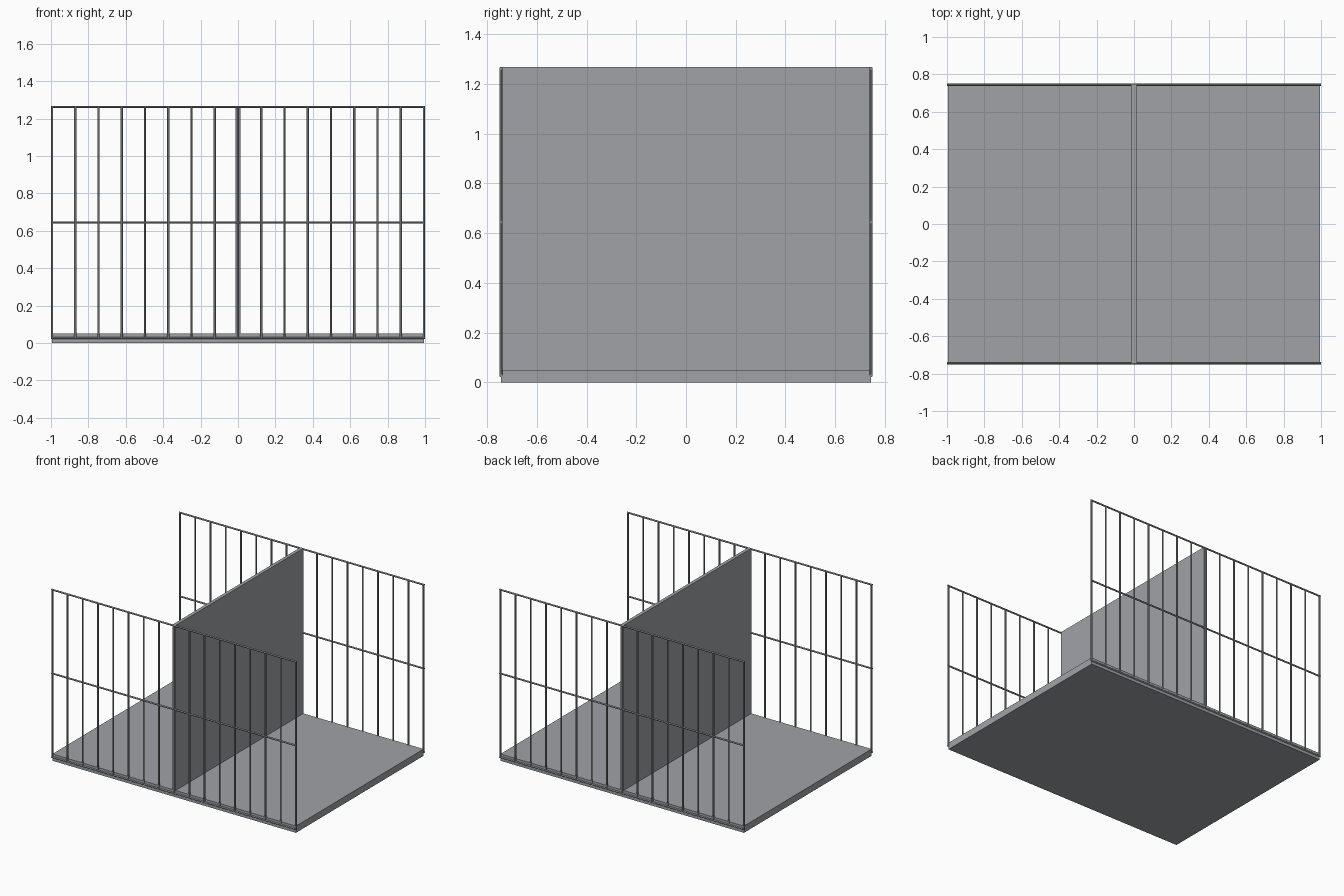
import bpy
from mathutils import Vector

cube = bpy.data.objects.get("Cube")
if cube:
    bpy.data.objects.remove(cube, do_unlink=True)


def material(name, color):
    m = bpy.data.materials.new(name)
    m.use_nodes = True
    m.diffuse_color = color
    m.node_tree.nodes["Principled BSDF"].inputs["Base Color"].default_value = color
    return m


PANEL = material("panel grey", (0.35, 0.362, 0.39, 1))
STEEL = material("steel bar", (0.26, 0.265, 0.265, 1))

HALF_X, HALF_Y = 0.994, 0.744
RADIUS = 0.006
LOW, HIGH = 0.027, 1.262
BARS = 17


def box(name, size, center):
    bpy.ops.mesh.primitive_cube_add(size=1, location=center)
    ob = bpy.context.object
    ob.name = name
    ob.scale = size
    bpy.ops.object.transform_apply(location=False, rotation=False, scale=True)
    ob.data.materials.append(PANEL)


def rod(name, start, end):
    a, b = Vector(start), Vector(end)
    bpy.ops.mesh.primitive_cylinder_add(vertices=12, radius=RADIUS,
                                        depth=(b - a).length, location=(a + b) / 2)
    ob = bpy.context.object
    ob.name = name
    ob.rotation_euler = (b - a).to_track_quat("Z", "Y").to_euler()
    ob.data.materials.append(STEEL)
    bpy.ops.object.shade_smooth_by_angle()


# Floor slab and central divider
box("floor_slab", (2 * HALF_X, 2 * HALF_Y, 0.05), (0, 0, 0.025))
box("divider_panel", (0.025, 2 * HALF_Y, 1.218), (0, 0, 0.659))

# Barred fences along the front and back
for side, y in (("front", -HALF_Y), ("back", HALF_Y)):
    for level, z in (("bottom", LOW), ("middle", (LOW + HIGH) / 2), ("top", HIGH)):
        rod(f"{side}_{level}_rail", (-HALF_X - RADIUS, y, z), (HALF_X + RADIUS, y, z))
    for i in range(BARS):
        x = -HALF_X + 2 * HALF_X * i / (BARS - 1)
        rod(f"{side}_bar_{i + 1}", (x, y, LOW), (x, y, HIGH))
